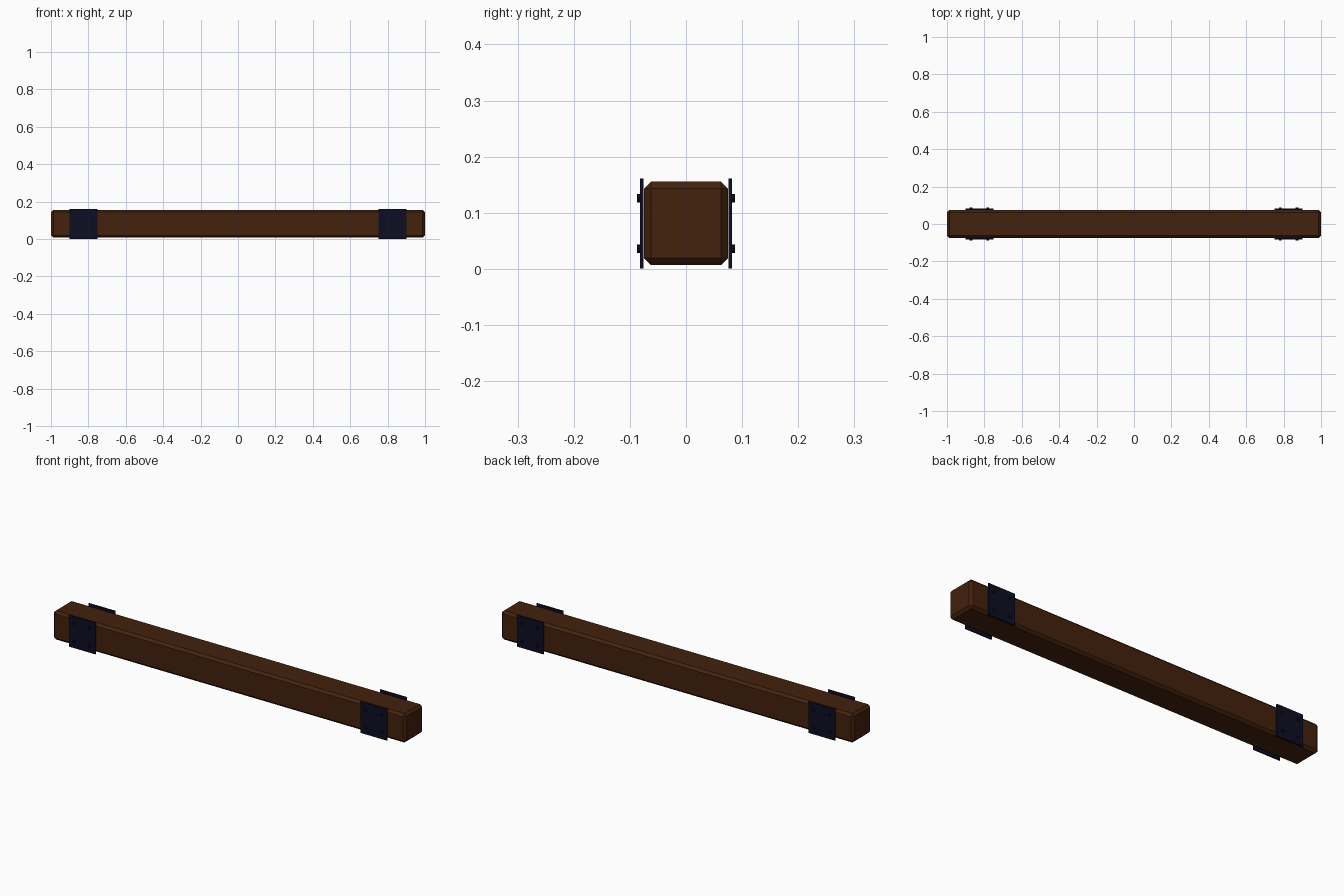
import bpy, math

if "Cube" in bpy.data.objects:
    bpy.data.objects.remove(bpy.data.objects["Cube"])


def make_material(name, rgb):
    mat = bpy.data.materials.new(name)
    mat.diffuse_color = (*rgb, 1.0)
    mat.use_nodes = True
    mat.node_tree.nodes["Principled BSDF"].inputs["Base Color"].default_value = mat.diffuse_color
    return mat


wood = make_material("dark_brown_wood", (0.056, 0.0155, 0.004))
iron = make_material("blue_black_iron", (0.004, 0.004, 0.016))


def box(name, size, location, mat):
    bpy.ops.mesh.primitive_cube_add(size=1, location=location)
    obj = bpy.context.object
    obj.name = name
    obj.scale = size
    bpy.ops.object.transform_apply(location=False, rotation=False, scale=True)
    obj.data.materials.append(mat)
    return obj


def bolt(location):
    bpy.ops.mesh.primitive_cylinder_add(
        vertices=8, radius=0.0075, depth=0.012, location=location,
        rotation=(math.pi / 2, 0, 0))
    obj = bpy.context.object
    obj.name = "bolt"
    obj.data.materials.append(iron)


MID_Z = 0.081

# Chamfered wooden beam
beam = box("beam", (2.0, 0.15, 0.149), (0, 0, MID_Z), wood)
bevel = beam.modifiers.new("chamfer", "BEVEL")
bevel.width = 0.0125
bevel.segments = 1

# Iron plates near both ends, front and back, each with four bolts
for end in (-1, 1):
    for side in (-1, 1):
        box("plate", (0.15, 0.006, 0.161),
            (end * 0.827, side * 0.079, MID_Z), iron)
        for dx in (-0.045, 0.045):
            for dz in (-0.045, 0.045):
                bolt((end * 0.827 + dx, side * 0.0815, MID_Z + dz))
